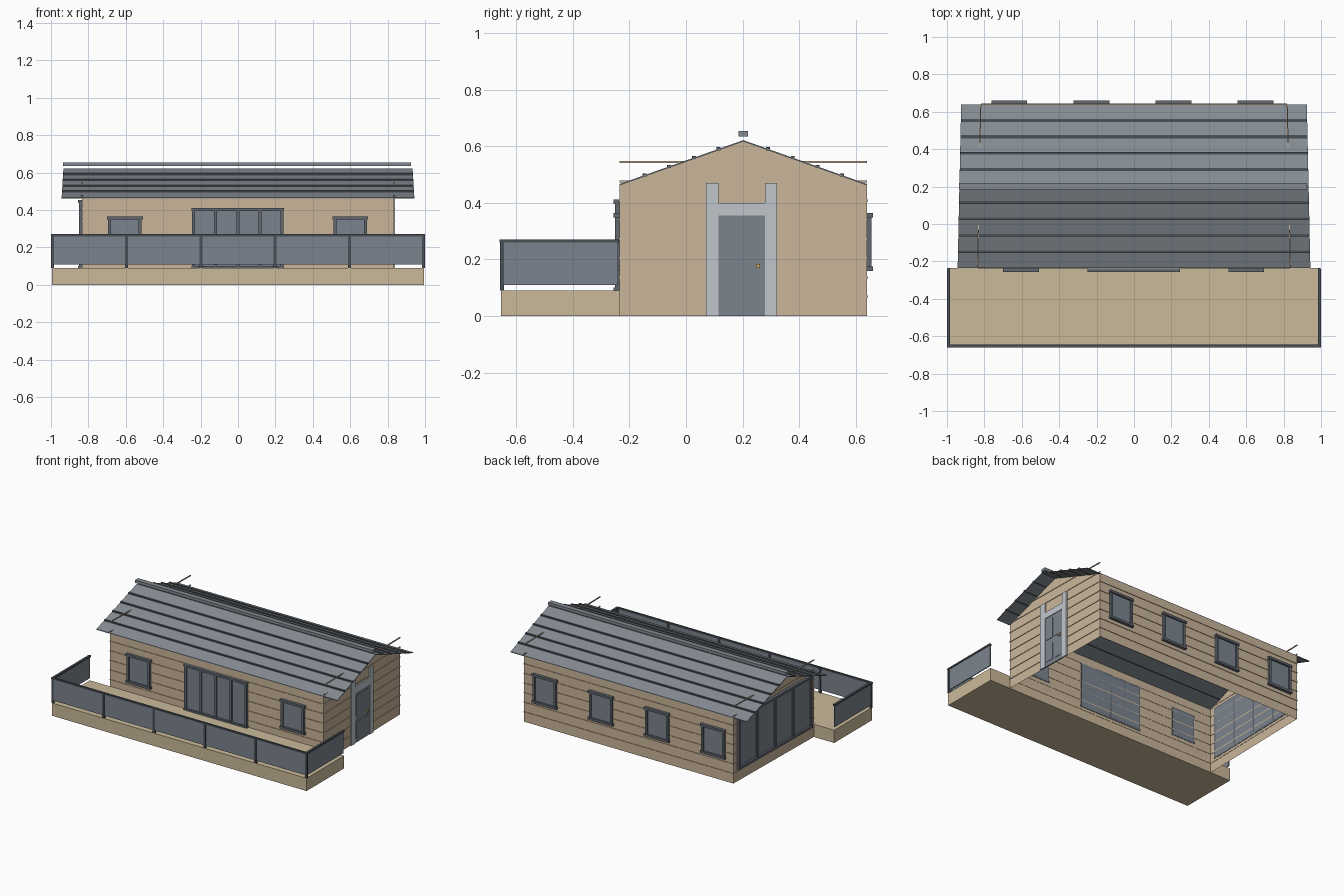
import bpy, bmesh

cube = bpy.data.objects.get("Cube")
if cube:
    bpy.data.objects.remove(cube, do_unlink=True)


def material(name, rgb):
    lin = [((c / 255 + 0.055) / 1.055) ** 2.4 for c in rgb] + [1]
    m = bpy.data.materials.new(name)
    m.use_nodes = True
    m.diffuse_color = lin
    m.node_tree.nodes["Principled BSDF"].inputs["Base Color"].default_value = lin
    return m


WALL = material("wall tan", (202, 181, 154))
DECK = material("deck tan", (203, 186, 154))
ROOF = material("roof grey", (132, 139, 146))
GLASS = material("glass grey", (124, 132, 142))
FRAME = material("frame grey", (98, 105, 113))
DARK = material("dark metal", (74, 80, 86))
TRIM = material("pale trim", (194, 199, 204))
BRASS = material("brass", (200, 170, 110))

FRONT, BACK, RIDGE_Y = -0.235, 0.64, 0.2025
END, EAVE, RIDGE = 0.835, 0.462, 0.617
ROOF_END = 0.943


def finish(name, bm, mat, taper=False):
    # The house narrows a little towards the back
    if taper:
        for v in bm.verts:
            v.co.x *= 1 - 0.02 * (v.co.y - FRONT) / (BACK - FRONT)
    bmesh.ops.recalc_face_normals(bm, faces=bm.faces)
    me = bpy.data.meshes.new(name)
    bm.to_mesh(me)
    bm.free()
    me.materials.append(mat)
    ob = bpy.data.objects.new(name, me)
    bpy.context.collection.objects.link(ob)
    return ob


def boxes(name, mat, items, taper=False):
    # Each item: x0, x1, y0, y1, z0, z1
    bm = bmesh.new()
    for b in items:
        for v in bmesh.ops.create_cube(bm, size=1)["verts"]:
            v.co = [b[2 * i + (v.co[i] > 0)] for i in range(3)]
    return finish(name, bm, mat, taper)


def on_wall(side, u0, u1, z0, z1, out, inn=0.002):
    # Box lying on one wall, standing out by 'out'
    plane = {"front": FRONT, "back": BACK, "left": END, "right": -END}[side]
    s = 1 if side in ("back", "left") else -1
    a, b = sorted((plane - s * inn, plane + s * out))
    if side in ("front", "back"):
        return (u0, u1, a, b, z0, z1)
    return (a, b, u0, u1, z0, z1)


def window(name, side, u0, u1, z0, z1, panes=1, hood=0.006):
    taper = side in ("left", "right")
    w = 0.016
    boxes(name + "_glass", GLASS,
          [on_wall(side, u0 + w / 2, u1 - w / 2, z0 + w / 2, z1 - w / 2, 0.007)], taper)
    bars = [on_wall(side, u0 - hood, u1 + hood, z1 - w, z1, 0.021),
            on_wall(side, u0 - hood, u1 + hood, z0, z0 + w, 0.021)]
    for i in range(panes + 1):
        c = u0 + w / 2 + (u1 - u0 - w) * i / panes
        bars.append(on_wall(side, c - w / 2, c + w / 2, z0 + w, z1 - w, 0.016))
    boxes(name + "_frame", FRAME, bars, taper)


# House walls, open underneath
bm = bmesh.new()
outline = [(FRONT, 0), (FRONT, EAVE), (RIDGE_Y, RIDGE), (BACK, EAVE), (BACK, 0)]
ends = [[bm.verts.new((s * END, y, z)) for y, z in outline] for s in (-1, 1)]
for e in ends:
    bm.faces.new(e)
for i in (0, 3):
    bm.faces.new((ends[0][i], ends[0][i + 1], ends[1][i + 1], ends[1][i]))
finish("house_walls", bm, WALL, True)

# Siding battens on all walls, the top two only on the gables
battens = []
for i in range(8):
    z = 0.065 + 0.068 * i
    if i < 6:
        for side in ("front", "back"):
            battens.append(on_wall(side, -END, END, z, z + 0.007, 0.004))
    for side in ("left", "right"):
        battens.append(on_wall(side, FRONT, BACK, z, z + 0.007, 0.004))
boxes("siding_battens", WALL, battens, True)

# Roof slopes with their slats
for name, edge in (("front", FRONT), ("back", BACK)):
    bm = bmesh.new()
    rows = [(edge, EAVE), (RIDGE_Y, RIDGE), (RIDGE_Y, RIDGE + 0.005), (edge, EAVE + 0.005)]
    a, b = [[bm.verts.new((s * ROOF_END, y, z)) for y, z in rows] for s in (-1, 1)]
    bm.faces.new(a)
    bm.faces.new(b)
    for i in range(4):
        j = (i + 1) % 4
        bm.faces.new((a[i], a[j], b[j], b[i]))
    finish(name + "_roof", bm, ROOF, True)
    slats = []
    for i in range(1, 5):
        t = i * 0.2
        y = RIDGE_Y + (edge - RIDGE_Y) * t
        z = RIDGE + (EAVE - RIDGE) * t
        slats.append((-ROOF_END, ROOF_END, y - 0.007, y + 0.007, z, z + 0.011))
    boxes(name + "_roof_slats", DARK, slats, True)
boxes("ridge_cap", ROOF, [(-0.935, 0.925, 0.185, 0.22, 0.635, 0.655)])

# Windows
for i, x in enumerate((-0.605, 0.6)):
    window("front_window_%d" % (i + 1), "front", x - 0.09, x + 0.09, 0.16, 0.365)
for i in range(4):
    x = -0.667 + 0.439 * i
    window("back_window_%d" % (i + 1), "back", x - 0.09, x + 0.09, 0.16, 0.365)
window("patio_doors", "front", -0.245, 0.243, 0.085, 0.412, 4, 0.004)
window("end_glazing", "right", -0.2, 0.6, 0.085, 0.455, 4, 0)

# Door on the left end
boxes("door", GLASS, [on_wall("left", 0.115, 0.28, 0, 0.355, 0.006)], True)
panels = []
for y in (0.13, 0.205):
    for z0, z1 in ((0.03, 0.15), (0.19, 0.335)):
        panels.append(on_wall("left", y, y + 0.06, z0, z1, 0.009))
boxes("door_panels", GLASS, panels, True)
boxes("door_trim", TRIM, [on_wall("left", 0.07, 0.115, 0, 0.47, 0.01),
                          on_wall("left", 0.28, 0.322, 0, 0.47, 0.01),
                          on_wall("left", 0.115, 0.28, 0.355, 0.4, 0.01)], True)
boxes("door_knob", BRASS, [on_wall("left", 0.248, 0.262, 0.17, 0.184, 0.018)], True)

# Deck
boxes("deck", DECK, [(-0.995, 0.995, -0.655, FRONT, 0, 0.09)])

# Railing: infill panels, posts and handrails
RAIL_Y = -0.655
boxes("railing_panels", GLASS,
      [(-0.99, 0.99, RAIL_Y, RAIL_Y + 0.006, 0.11, 0.262)] +
      [(s * 0.992 - 0.003, s * 0.992 + 0.003, RAIL_Y, -0.24, 0.11, 0.262) for s in (-1, 1)])
posts = []
for i in range(6):
    x = -0.992 + 1.984 * i / 5
    posts.append((x - 0.008, x + 0.008, RAIL_Y - 0.003, RAIL_Y + 0.011, 0.09, 0.264))
boxes("railing_posts", DARK, posts)
boxes("handrails", DARK,
      [(-1, 1, RAIL_Y - 0.004, RAIL_Y + 0.01, 0.26, 0.271)] +
      [(s * 0.992 - 0.008, s * 0.992 + 0.008, RAIL_Y, -0.237, 0.26, 0.271) for s in (-1, 1)])
